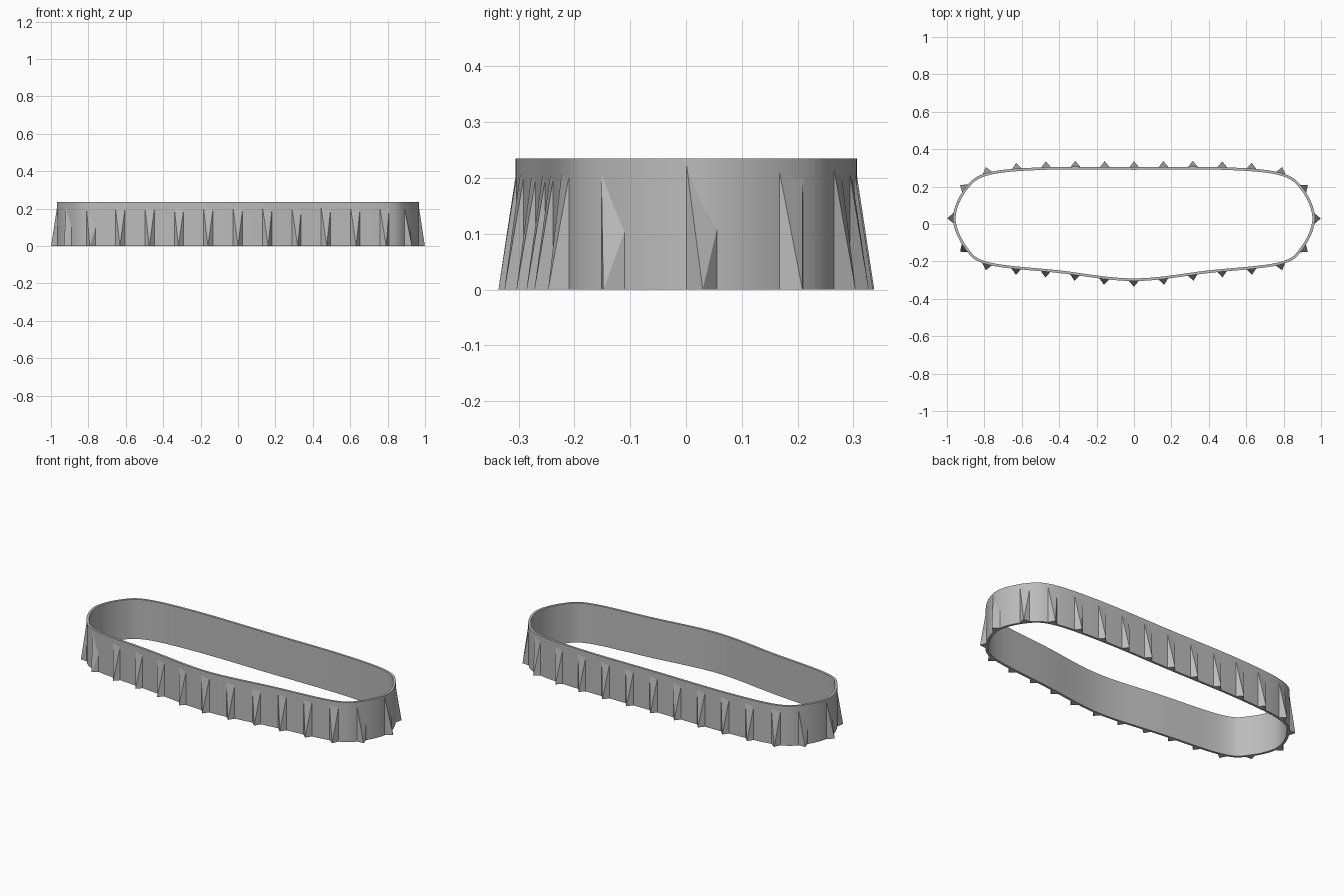
import bpy
import bmesh
from mathutils import Vector

cube = bpy.data.objects.get("Cube")
if cube:
    bpy.data.objects.remove(cube)

HEIGHT = 0.235
THICK = 0.014

grey = bpy.data.materials.new("cloth_grey")
grey.use_nodes = True
grey.diffuse_color = (0.5, 0.5, 0.5, 1)
grey.node_tree.nodes["Principled BSDF"].inputs["Base Color"].default_value = (0.5, 0.5, 0.5, 1)


def make_object(name, bm):
    bmesh.ops.recalc_face_normals(bm, faces=bm.faces)
    mesh = bpy.data.meshes.new(name)
    bm.to_mesh(mesh)
    bm.free()
    mesh.materials.append(grey)
    obj = bpy.data.objects.new(name, mesh)
    bpy.context.collection.objects.link(obj)
    return obj


def smooth_loop(points, steps):
    """Closed Catmull-Rom curve through the points."""
    out, n = [], len(points)
    for i in range(n):
        a, b, c, d = (points[(i + k) % n] for k in (-1, 0, 1, 2))
        for s in range(steps):
            t = s / steps
            out.append(0.5 * (2 * b + (c - a) * t + (2 * a - 5 * b + 4 * c - d) * t ** 2
                              + (3 * b - a - 3 * c + d) * t ** 3))
    return out


# Outline, counter-clockwise from the front middle
half = [(0, -.305), (.4, -.262), (.78, -.218), (.905, -.13), (.968, .03),
        (.905, .19), (.78, .275), (.47, .304), (0, .304)]
corners = [Vector(p) for p in half] + [Vector((-x, y)) for x, y in half[-2:0:-1]]
path = smooth_loop(corners, 8)
count = len(path)
normals = []
for i in range(count):
    t = (path[(i + 1) % count] - path[i - 1]).normalized()
    normals.append(Vector((t.y, -t.x)))

# Wall: thin closed band
bm = bmesh.new()
rings = []
for offset, z in ((0, 0), (0, HEIGHT), (-THICK, HEIGHT), (-THICK, 0)):
    rings.append([bm.verts.new((*(p + n * offset), z)) for p, n in zip(path, normals)])
for r in range(4):
    a, b = rings[r], rings[(r + 1) % 4]
    for i in range(count):
        j = (i + 1) % count
        bm.faces.new((a[i], a[j], b[j], b[i]))
wall = make_object("skirt_wall", bm)
bpy.context.view_layer.objects.active = wall
wall.select_set(True)
bpy.ops.object.shade_smooth_by_angle(angle=0.6)


# Pleats: flat-sided wedges flaring out toward the floor
def add_pleat(bm, target, low_side):
    i = min(range(count), key=lambda k: (path[k] - target).length)
    n = normals[i]
    t = Vector((-n.y, n.x))
    rel = target - path[i]
    base = path[i] + t * rel.dot(t) - n * 0.004
    left, right = base - t * 0.03, base + t * 0.027
    tip = bm.verts.new((*(base + n * 0.035), 0))
    l0, l1 = (bm.verts.new((*left, z)) for z in (0, HEIGHT - 0.004))
    r0, r1 = (bm.verts.new((*right, z)) for z in (0, low_side))
    for f in ((l0, tip, l1), (tip, r0, r1), (l1, tip, r1), (l0, r0, tip), (l0, l1, r1, r0)):
        bm.faces.new(f)


bm = bmesh.new()
for k in range(-5, 6):
    x = k * 0.157
    front_y = -0.305 + 0.11 * abs(x)
    back_y = 0.304 if abs(k) < 5 else 0.275
    add_pleat(bm, Vector((x, front_y)), 0.115 if k == -5 else 0.22)
    add_pleat(bm, Vector((x, back_y)), 0.22)
for side in (-1, 1):
    for x, y in ((0.905, -.13), (0.968, .03), (0.905, .19)):
        tall = side > 0 and y > 0.1
        add_pleat(bm, Vector((side * x, y)), 0.22 if tall else 0.115)
make_object("pleats", bm)
